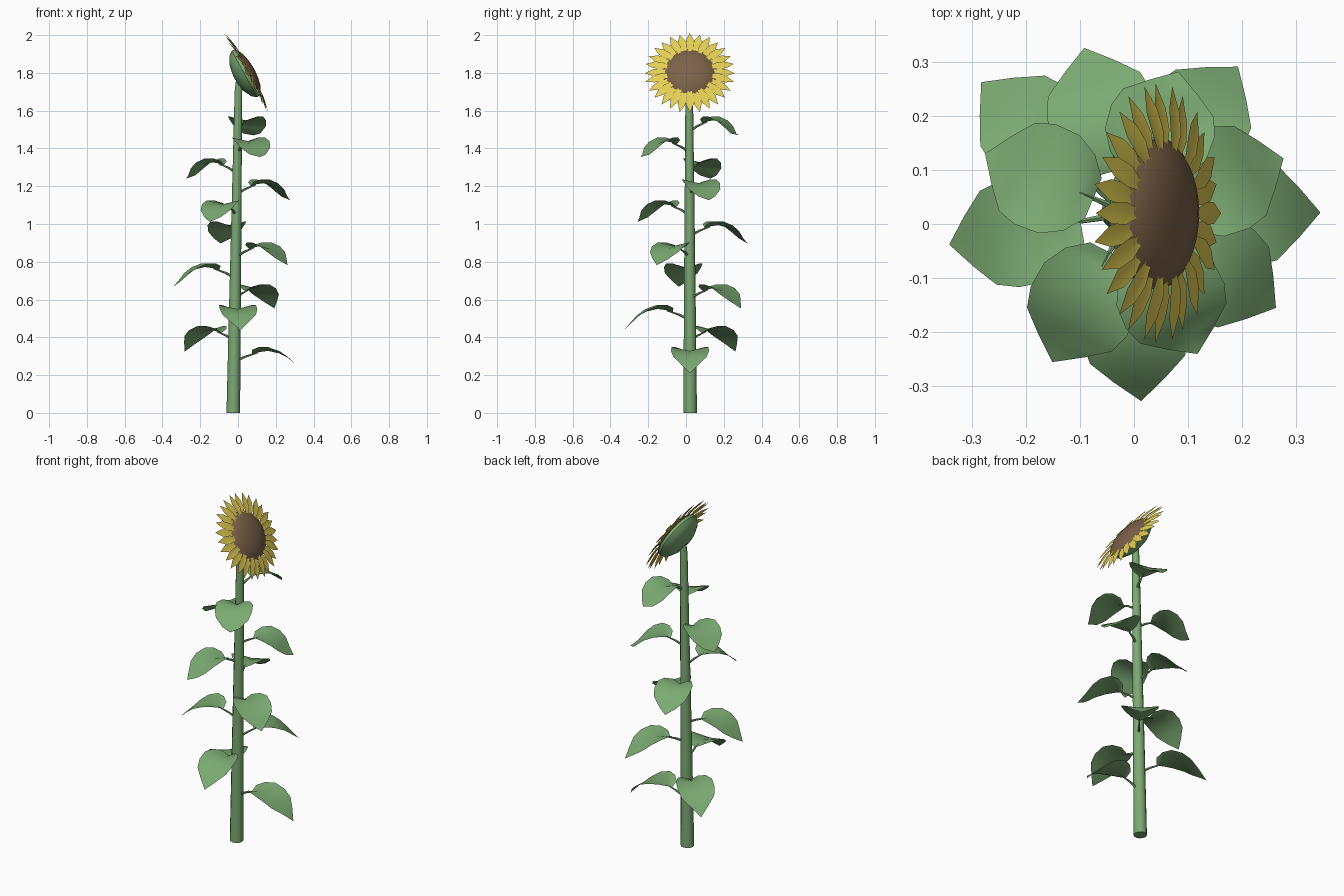
import bpy, bmesh, math
from math import sin, cos, pi, radians
from mathutils import Matrix, Vector

old = bpy.data.objects.get("Cube")
if old:
    bpy.data.objects.remove(old, do_unlink=True)


def material(name, rgb):
    m = bpy.data.materials.new(name)
    m.use_nodes = True
    m.diffuse_color = (*rgb, 1)
    m.node_tree.nodes["Principled BSDF"].inputs["Base Color"].default_value = (*rgb, 1)
    return m


green = material("leaf green", (0.2, 0.4, 0.17))
yellow = material("petal yellow", (0.78, 0.62, 0.09))
brown = material("seed brown", (0.2, 0.12, 0.065))


def finish(name, bm, mat, matrix=Matrix(), recalc=True):
    if recalc:
        bmesh.ops.recalc_face_normals(bm, faces=bm.faces)
    me = bpy.data.meshes.new(name)
    bm.to_mesh(me)
    bm.free()
    me.materials.append(mat)
    ob = bpy.data.objects.new(name, me)
    ob.matrix_world = matrix
    bpy.context.collection.objects.link(ob)
    bpy.ops.object.select_all(action='DESELECT')
    ob.select_set(True)
    bpy.context.view_layer.objects.active = ob
    bpy.ops.object.shade_smooth_by_angle(angle=radians(40))
    return ob


def tube(bm, points, radii, sides):
    """Tapered tube along a path, capped at both ends."""
    rings = []
    for i, p in enumerate(points):
        d = points[min(i + 1, len(points) - 1)] - points[max(i - 1, 0)]
        side = d.cross(Vector((0, 1, 0.1))).normalized()
        up = d.cross(side).normalized()
        rings.append([bm.verts.new(p + radii[i] * (side * cos(2 * pi * k / sides) + up * sin(2 * pi * k / sides)))
                      for k in range(sides)])
    for a, b in zip(rings, rings[1:]):
        for k in range(sides):
            n = (k + 1) % sides
            bm.faces.new((a[k], a[n], b[n], b[k]))
    bm.faces.new(rings[0])
    bm.faces.new(rings[-1])


def lathe(name, profile, mat, matrix, sides=32):
    bm = bmesh.new()
    vs = [bm.verts.new((r, 0, z)) for r, z in profile]
    edges = [bm.edges.new(pair) for pair in zip(vs, vs[1:])]
    bmesh.ops.spin(bm, geom=vs + edges, cent=(0, 0, 0), axis=(0, 0, 1), angle=2 * pi, steps=sides)
    bmesh.ops.remove_doubles(bm, verts=bm.verts, dist=0.0001)
    return finish(name, bm, mat, matrix)


def strip(bm, rows):
    """Folded blade: rows of left, middle, right points, ending in a tip."""
    *body, tip = rows
    grid = [[bm.verts.new(p) for p in row] for row in body]
    end = bm.verts.new(tip)
    for a, b in zip(grid, grid[1:]):
        for k in (0, 1):
            bm.faces.new((a[k], b[k], b[k + 1], a[k + 1]))
    for k in (0, 1):
        bm.faces.new((grid[-1][k], end, grid[-1][k + 1]))


def axis(z):
    return Vector((-0.025 + 0.016 * z, 0.022 - 0.003 * z, z))


# Stem, leaning a little and bending into the flower head
bm = bmesh.new()
tube(bm, [axis(0), axis(0.6), axis(1.2), axis(1.7), Vector((0.012, 0.02, 1.8))],
     [0.036, 0.031, 0.025, 0.02, 0.018], 12)
finish("stem", bm, green)

# Leaves spiralling up the stem: reach, height, half width, edge lift
BLADE = [(0.095, 0.042, 0.04, 0.022), (0.13, 0.052, 0.076, 0.026), (0.18, 0.058, 0.098, 0.02),
         (0.24, 0.045, 0.1, 0.012), (0.285, 0.022, 0.088, 0.004), (0.325, -0.012, 0.047, 0)]
for i in range(12):
    place = Matrix.Translation(axis(0.27 + 0.111 * i)) @ Matrix.Rotation(radians(137.5 * i), 4, 'Z')
    s = 1 - 0.022 * i
    rows = [[(r * s, w, z + lift), (r * s, 0, z), (r * s, -w, z + lift)]
            for r, z, w, lift in BLADE]
    rows.append((0.365 * s, 0, -0.06 + 0.0035 * i))
    bm = bmesh.new()
    strip(bm, rows)
    finish(f"leaf_{i + 1}", bm, green, place)
    bm = bmesh.new()
    tube(bm, [Vector((0, 0, 0)), Vector((0.06 * s, 0, 0.028)), Vector((0.13 * s, 0, 0.05))],
         [0.008, 0.006, 0.003], 6)
    finish(f"leaf_stalk_{i + 1}", bm, green, place)

# Flower head, tilted to face sideways and up
head = Matrix.Translation((0.045, 0.02, 1.8)) @ Matrix.Rotation(radians(61.2), 4, 'Y')
lathe("seed_disc", [(0, 0.046), (0.05, 0.042), (0.09, 0.034), (0.12, 0.02), (0.138, 0.006)], brown, head)
lathe("calyx", [(0.138, 0.004), (0.14, -0.012), (0.122, -0.036), (0.08, -0.058),
                (0.035, -0.068), (0, -0.07)], green, head)

# Two alternating layers of pointed petals
COUNT = 28
PETAL = [(0.112, 0.02, 0.008), (0.155, 0.018, 0.021), (0.195, 0.01, 0.02)]
for layer, name in enumerate(("front_petals", "back_petals")):
    bm = bmesh.new()
    drop = 0.006 * layer
    for k in range(layer, COUNT, 2):
        turn = Matrix.Rotation(2 * pi * k / COUNT, 4, 'Z')
        rows = [[turn @ Vector((r, w, z - drop)), turn @ Vector((r, 0, z - drop - 0.003)),
                 turn @ Vector((r, -w, z - drop))] for r, z, w in PETAL]
        rows.append(turn @ Vector((0.24, 0, -drop)))
        strip(bm, rows)
    # face every petal forwards
    bm.normal_update()
    bmesh.ops.reverse_faces(bm, faces=[f for f in bm.faces if f.normal.z < 0])
    finish(name, bm, yellow, head, recalc=False)
